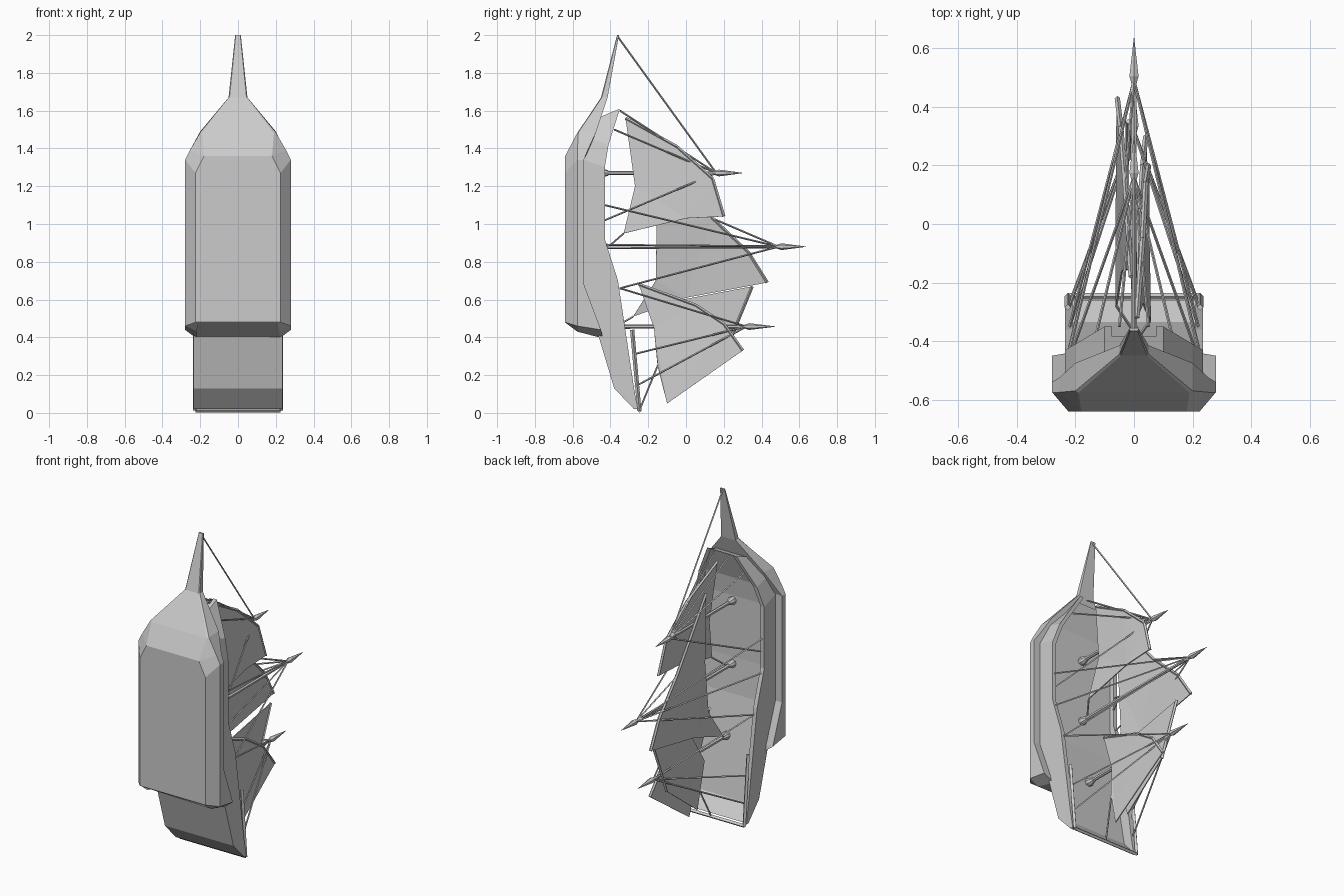
import bpy
import bmesh
from mathutils import Vector

default_cube = bpy.data.objects.get("Cube")
if default_cube:
    bpy.data.objects.remove(default_cube, do_unlink=True)

# One flat colour for the whole ship
grey = bpy.data.materials.new("light_grey")
grey.use_nodes = True
grey.diffuse_color = (0.6, 0.6, 0.6, 1)
grey.node_tree.nodes["Principled BSDF"].inputs["Base Color"].default_value = grey.diffuse_color


def finish(name, bm):
    """Turn a bmesh into a named grey object."""
    bmesh.ops.recalc_face_normals(bm, faces=bm.faces[:])
    mesh = bpy.data.meshes.new(name)
    bm.to_mesh(mesh)
    bm.free()
    mesh.materials.append(grey)
    obj = bpy.data.objects.new(name, mesh)
    bpy.context.collection.objects.link(obj)
    return obj


def closed_loft(name, half_sections):
    """Mirror half sections across x, join neighbours with quads and cap the ends."""
    bm = bmesh.new()
    rows = [[bm.verts.new(point) for point in
             half + [(-x, y, z) for x, y, z in reversed(half)]]
            for half in half_sections]
    count = len(rows[0])
    for lower, upper in zip(rows, rows[1:]):
        for j in range(count):
            k = (j + 1) % count
            bm.faces.new((lower[j], lower[k], upper[k], upper[j]))
    bm.faces.new(rows[0])
    bm.faces.new(rows[-1])
    return finish(name, bm)


def add_rod(bm, start, end, radius, end_radius=None, sides=4):
    """Add a straight, optionally tapered, rod between two points."""
    start, end = Vector(start), Vector(end)
    axis = end - start
    made = bmesh.ops.create_cone(
        bm, cap_ends=True, segments=sides, radius1=radius,
        radius2=radius if end_radius is None else end_radius, depth=axis.length)
    turn = axis.to_track_quat("Z", "Y")
    for vert in made["verts"]:
        vert.co = turn @ vert.co + (start + end) / 2


# Hull with sunken deck: half width, then rail, keel and deck as (y, z)
hull_stations = [
    (.235, (-.255, .02), (-.275, .02), (-.26, .025)),
    (.235, (-.275, .13), (-.38, .13), (-.335, .11)),
    (.235, (-.36, .70), (-.545, .68), (-.445, .70)),
    (.235, (-.43, .92), (-.545, .92), (-.46, .92)),
    (.235, (-.43, 1.30), (-.545, 1.34), (-.46, 1.30)),
    (.20, (-.41, 1.42), (-.50, 1.45), (-.445, 1.42)),
    (.10, (-.35, 1.61), (-.46, 1.565), (-.385, 1.59)),
]
wall = .025
closed_loft("hull", [
    [(w - wall, *deck), (w - wall, *rail), (w, *rail), (w, *keel)]
    for w, rail, keel, deck in hull_stations])

# Outer lower shell and beak: half sections from the inner top to the bottom
closed_loft("outer_shell_and_beak", [
    [(.20, -.44, .395), (.22, -.44, .395), (.22, -.575, .43), (.21, -.635, .475)],
    [(.235, -.45, .44), (.28, -.45, .44), (.28, -.575, .46), (.225, -.64, .48)],
    [(.23, -.54, .68), (.28, -.54, .68), (.28, -.575, .68), (.225, -.64, .68)],
    [(.23, -.54, 1.34), (.28, -.54, 1.34), (.28, -.575, 1.34), (.225, -.64, 1.27)],
    [(.21, -.52, 1.38), (.255, -.525, 1.38), (.255, -.575, 1.39), (.18, -.64, 1.36)],
    [(.17, -.475, 1.49), (.20, -.475, 1.49), (.20, -.57, 1.485), (.19, -.577, 1.48)],
    [(.04, -.415, 1.67), (.05, -.415, 1.67), (.05, -.445, 1.67), (.045, -.45, 1.67)],
    [(.01, -.355, 2), (.015, -.356, 2), (.015, -.362, 2), (.012, -.365, 2)],
])

# Stern railing
bm = bmesh.new()
rail_side, rail_front, rail_back = .226, (-.285, .44), (-.247, .012)
for side in (-rail_side, rail_side):
    add_rod(bm, (side, *rail_front), (side, *rail_back), .011)
add_rod(bm, (-rail_side, *rail_back), (rail_side, *rail_back), .011)
finish("stern_railing", bm)

# Masts with a foot collar and a spear head: height, foot, top and tip
masts = {
    "fore": (1.27, -.46, .16, .30),
    "main": (.88, -.46, .49, .635),
    "rear": (.457, -.40, .32, .47),
}
mast_tops = {}
for name, (z, foot, top, tip) in masts.items():
    bm = bmesh.new()
    collar = foot + .02
    add_rod(bm, (0, foot, z), (0, top, z), .012, .009, sides=6)
    add_rod(bm, (0, foot - .01, z), (0, collar, z), .024, sides=8)
    add_rod(bm, (0, collar, z), (0, collar + .03, z), .024, .013, sides=8)
    add_rod(bm, (0, top - .01, z), (0, top + .015, z), .01, .018, sides=6)
    add_rod(bm, (0, top + .015, z), (0, tip, z), .018, .001, sides=6)
    finish(name + "_mast", bm)
    mast_tops[name] = Vector((0, top, z))

# Sails: the yard edge, then the loose edge, each with its yard poles
sails = {
    "fore": ([(.01, -.32, 1.56), (.03, -.05, 1.41), (.04, .14, 1.24), (.05, .20, 1.04)],
             [(.05, 0, 1.03), (.055, -.33, .95), (.03, -.27, 1.20)]),
    "main": ([(-.01, -.18, 1.42), (-.03, .14, 1.03), (-.045, .33, .85), (-.057, .43, .69)],
             [(-.06, 0, .61), (-.06, -.28, .51), (-.04, -.16, .70), (-.02, -.155, 1.0)]),
    "rear": ([(.01, -.25, .68), (.02, .05, .57), (.03, .20, .47), (.04, .30, .33)],
             [(.05, -.10, .05), (.04, -.15, .25), (.02, -.17, .45)]),
    "rear_inner": ([(-.02, .35, .67), (-.02, .28, .50), (-.02, .22, .35)],
                   [(-.02, -.08, .12), (-.02, -.15, .40), (-.02, -.02, .60)]),
}
for name, (yard, loose) in sails.items():
    bm = bmesh.new()
    bm.faces.new([bm.verts.new(p) for p in yard + loose])
    bmesh.ops.triangulate(bm, faces=bm.faces[:])
    sheet = finish(name + "_sail", bm).modifiers.new("thickness", "SOLIDIFY")
    sheet.thickness = .006
    sheet.offset = 0
    bm = bmesh.new()
    for start, end in zip(yard, yard[1:]):
        add_rod(bm, start, end, .009)
    finish(name + "_yard", bm)

# Paired shrouds from each mast top to the rails: (x, y, z) on one side
shrouds = {
    "fore": [(.13, -.38, 1.50), (.21, -.43, 1.02), (.05, -.35, 1.60)],
    "main": [(.22, -.43, 1.10), (.22, -.42, .89), (.22, -.35, .66)],
    "rear": [(.22, -.35, .66), (.22, -.28, .31), (.22, -.27, .14)],
}
bm = bmesh.new()
for name, anchors in shrouds.items():
    for x, y, z in anchors:
        for side in (-x, x):
            add_rod(bm, (side, y, z), mast_tops[name], .005)
finish("shrouds", bm)

# Single stays along the centre line
bm = bmesh.new()
stays = [
    ((0, -.36, 1.99), mast_tops["fore"]),
    (sails["main"][0][1], mast_tops["main"]),
    ((0, *rail_back), sails["rear"][1][1]),
    (sails["fore"][1][1], (0, -.41, .88)),
    (sails["main"][1][1], (0, -.37, .457)),
]
for start, end in stays:
    add_rod(bm, start, end, .005)
finish("stays", bm)
